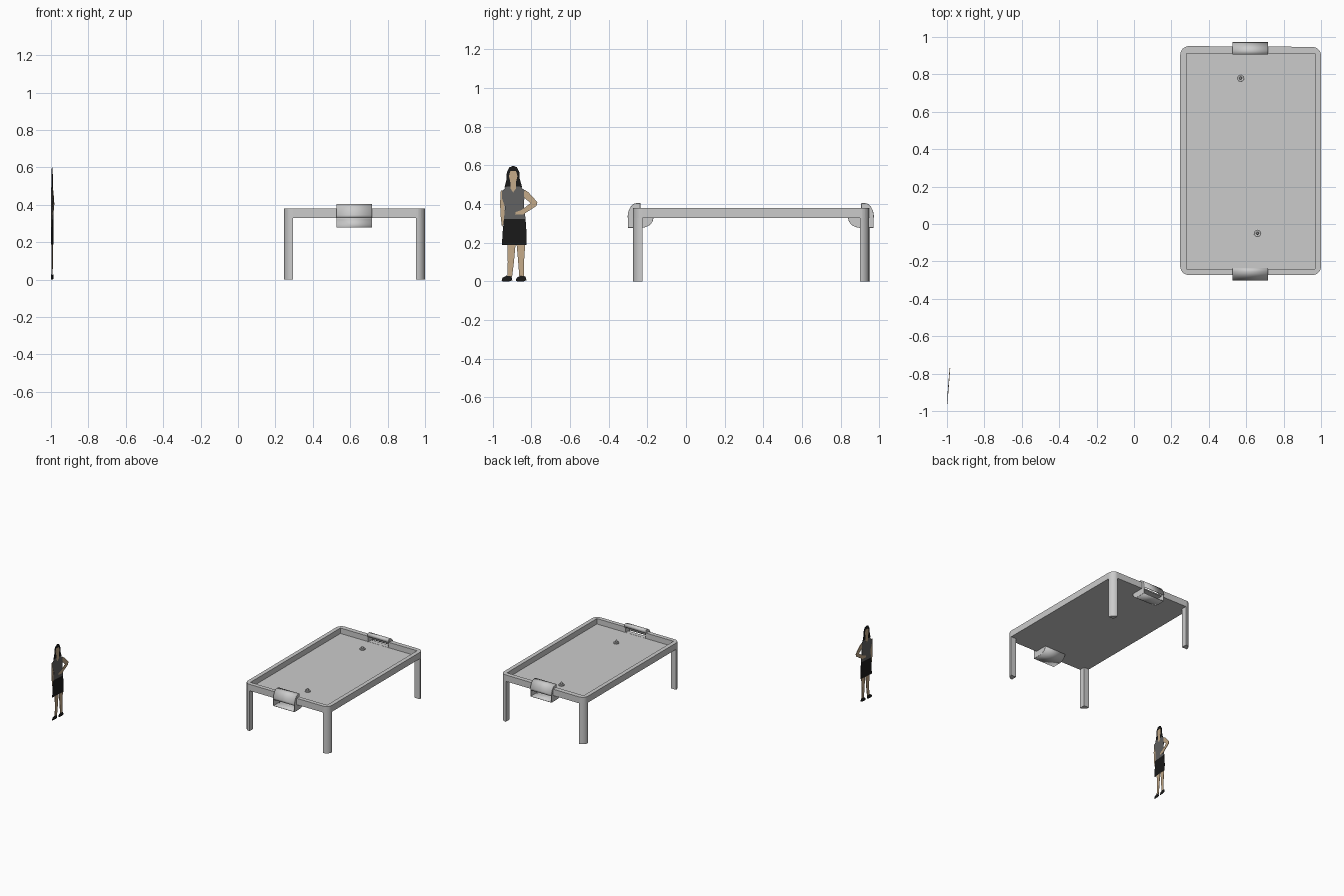
import bpy, bmesh
from math import sin, cos, pi
from mathutils import Vector

if "Cube" in bpy.data.objects:
    bpy.data.objects.remove(bpy.data.objects["Cube"])


def material(name, rgb):
    m = bpy.data.materials.new(name)
    m.diffuse_color = (*rgb, 1)
    m.use_nodes = True
    m.node_tree.nodes["Principled BSDF"].inputs["Base Color"].default_value = m.diffuse_color
    return m


def finish(name, bm, mat=None, smooth=False):
    bmesh.ops.recalc_face_normals(bm, faces=bm.faces)
    me = bpy.data.meshes.new(name)
    bm.to_mesh(me)
    bm.free()
    ob = bpy.data.objects.new(name, me)
    bpy.context.collection.objects.link(ob)
    if mat:
        me.materials.append(mat)
    if smooth:
        bpy.ops.object.select_all(action='DESELECT')
        ob.select_set(True)
        bpy.context.view_layer.objects.active = ob
        bpy.ops.object.shade_smooth_by_angle()
    return ob


def prism(name, pts, shift, mat=None, smooth=False):
    """Extrude a closed planar outline by a vector."""
    bm = bmesh.new()
    f = bm.faces.new([bm.verts.new(p) for p in pts])
    r = bmesh.ops.extrude_face_region(bm, geom=[f])
    moved = [g for g in r['geom'] if isinstance(g, bmesh.types.BMVert)]
    bmesh.ops.translate(bm, verts=moved, vec=Vector(shift))
    return finish(name, bm, mat, smooth)


def box(name, x0, x1, y0, y1, z0, z1):
    return prism(name, [(x0, y0, z0), (x1, y0, z0), (x1, y1, z0), (x0, y1, z0)], (0, 0, z1 - z0))


def arc(cx, cy, rx, ry, a0, a1, n=8):
    return [(cx + rx * cos(a0 + (a1 - a0) * i / n), cy + ry * sin(a0 + (a1 - a0) * i / n))
            for i in range(n + 1)]


# Table extents
X0, X1, Y0, Y1 = 0.247, 1.0, -0.273, 0.947
R, YC = 0.047, 0.335
RIM_LOW, RIM_TOP, FLOOR = 0.328, 0.38, 0.336
GX0, GX1 = 0.527, 0.716
corners = [(X1 - R, Y1 - R, 0), (X0 + R, Y1 + 0.004 - R, pi / 2),
           (X0 + R, Y0 + R, pi), (X1 - R, Y0 + R, 1.5 * pi)]

# Tray: rounded slab, hollowed for the playfield and slotted for the goals
outline = [p for cx, cy, a in corners for p in arc(cx, cy, R, R, a, a + pi / 2)]
tray = prism('table_tray', [(x, y, RIM_LOW) for x, y in outline], (0, 0, RIM_TOP - RIM_LOW))
for cutter in (box('playfield_cutter', X0 + .033, X1 - .033, Y0 + .033, Y1 - .035, FLOOR, .45),
               box('goal_slot_cutter', GX0 + .006, GX1 - .006, -.4, 1.1, FLOOR + .001, .44)):
    cutter.hide_render = True
    cutter.hide_viewport = True
    mod = tray.modifiers.new('cut', 'BOOLEAN')
    mod.operation = 'DIFFERENCE'
    mod.solver = 'EXACT'
    mod.object = cutter

# Quarter-round legs under the corners
for i, (cx, cy, a) in enumerate(corners):
    pts = [(cx, cy)] + arc(cx, cy, R, R, a, a + pi / 2)
    prism(f'leg_{i + 1}', [(x, y, 0) for x, y in pts], (0, 0, RIM_LOW), smooth=True)


def sheet(name, profile, s, thick):
    """Thin sheet swept across the goal width; profile is (distance from centre, z)."""
    bm = bmesh.new()
    rows = [[bm.verts.new((x, YC + s * d, z)) for x in (GX0, GX1)] for d, z in profile]
    for a, b in zip(rows, rows[1:]):
        bm.faces.new((a[0], a[1], b[1], b[0]))
    bmesh.ops.recalc_face_normals(bm, faces=bm.faces)
    ob = finish(name, bm, smooth=True)
    mod = ob.modifiers.new('thickness', 'SOLIDIFY')
    mod.thickness = thick
    mod.offset = 0


# Goals: curved hood, return chute and side plates, at both ends
hood = arc(.590, .330, .045, .073, 0, pi / 2) + [(.573, .403)]
chute = arc(.565, .330, .060, .051, pi, 1.5 * pi) + [(.635, .279)]
for s, end in ((-1, 'front'), (1, 'back')):
    sheet(f'{end}_goal_hood', hood + [(.573, .378)], s, .004)
    sheet(f'{end}_goal_chute', chute, s, .003)
    side = hood + [(.573, RIM_LOW)] + chute
    for x, tag in ((GX0 - .001, 'left'), (GX1 - .003, 'right')):
        prism(f'{end}_goal_{tag}_side', [(x, YC + s * d, z) for d, z in side], (.004, 0, 0))

# Mallets: lathed disc with a knob
mallet = [(0, 0), (.021, 0), (.021, .008), (.017, .010), (.008, .008),
          (.007, .022), (.004, .026), (0, .026)]
for i, (mx, my) in enumerate(((.57, .78), (.66, -.05))):
    bm = bmesh.new()
    vs = [bm.verts.new((mx + r, my, FLOOR + z)) for r, z in mallet]
    es = [bm.edges.new(p) for p in zip(vs, vs[1:])]
    bmesh.ops.spin(bm, geom=vs + es, cent=(mx, my, 0), axis=(0, 0, 1), angle=2 * pi, steps=20)
    bmesh.ops.remove_doubles(bm, verts=bm.verts, dist=1e-5)
    finish(f'mallet_{i + 1}', bm, smooth=True)

# Flat standing figure for scale, slightly turned
skin = material('skin', (.55, .40, .25))
black = material('black', (.01, .01, .01))
grey = material('shirt_grey', (.12, .12, .12))


def cutout(name, mat, t, pts):
    """Flat shape from (y, z) points about the figure's centre line, half thickness t."""
    prism('figure_' + name, [(-.994 + .08 * y - t, -.894 + y, z) for y, z in pts], (2 * t, 0, 0), mat)


cutout('hair', black, .0010, [(-.045, .485), (-.034, .53), (-.033, .565), (-.02, .59), (0, .598),
                              (.02, .59), (.032, .565), (.034, .53), (.047, .485)])
cutout('face', skin, .0018, [(-.022, .545), (-.015, .57), (.015, .57), (.022, .545),
                             (.014, .51), (.014, .48), (0, .46), (-.014, .48), (-.014, .51)])
cutout('shirt', grey, .0014, [(-.058, .465), (-.035, .49), (.035, .49), (.062, .47), (.055, .40),
                              (.064, .322), (-.048, .322), (-.042, .385), (-.058, .43)])
cutout('skirt', black, .0014, [(-.048, .322), (.064, .322), (.07, .24), (.068, .188), (-.058, .188), (-.055, .25)])
cutout('hanging_arm', skin, .0012, [(-.064, .47), (-.052, .47), (-.045, .39), (-.045, .31),
                                    (-.058, .28), (-.064, .33), (-.068, .40)])
cutout('bent_arm', skin, .0018, [(.058, .475), (.078, .462), (.125, .41), (.12, .39), (.05, .345),
                                 (.01, .345), (.012, .358), (.045, .37), (.09, .405), (.055, .435)])
cutout('left_leg', skin, .0010, [(-.03, .19), (.012, .19), (.004, .10), (-.006, .02), (-.03, .02), (-.028, .10)])
cutout('right_leg', skin, .0010, [(.018, .19), (.062, .19), (.056, .10), (.056, .02), (.032, .02), (.026, .10)])
for tag, c in (('left', -.030), ('right', .043)):
    cutout(tag + '_shoe', black, .0014, [(c - .03, .002), (c - .026, .018), (c - .005, .030),
                                         (c + .02, .026), (c + .026, .006), (c + .01, 0), (c - .02, 0)])
